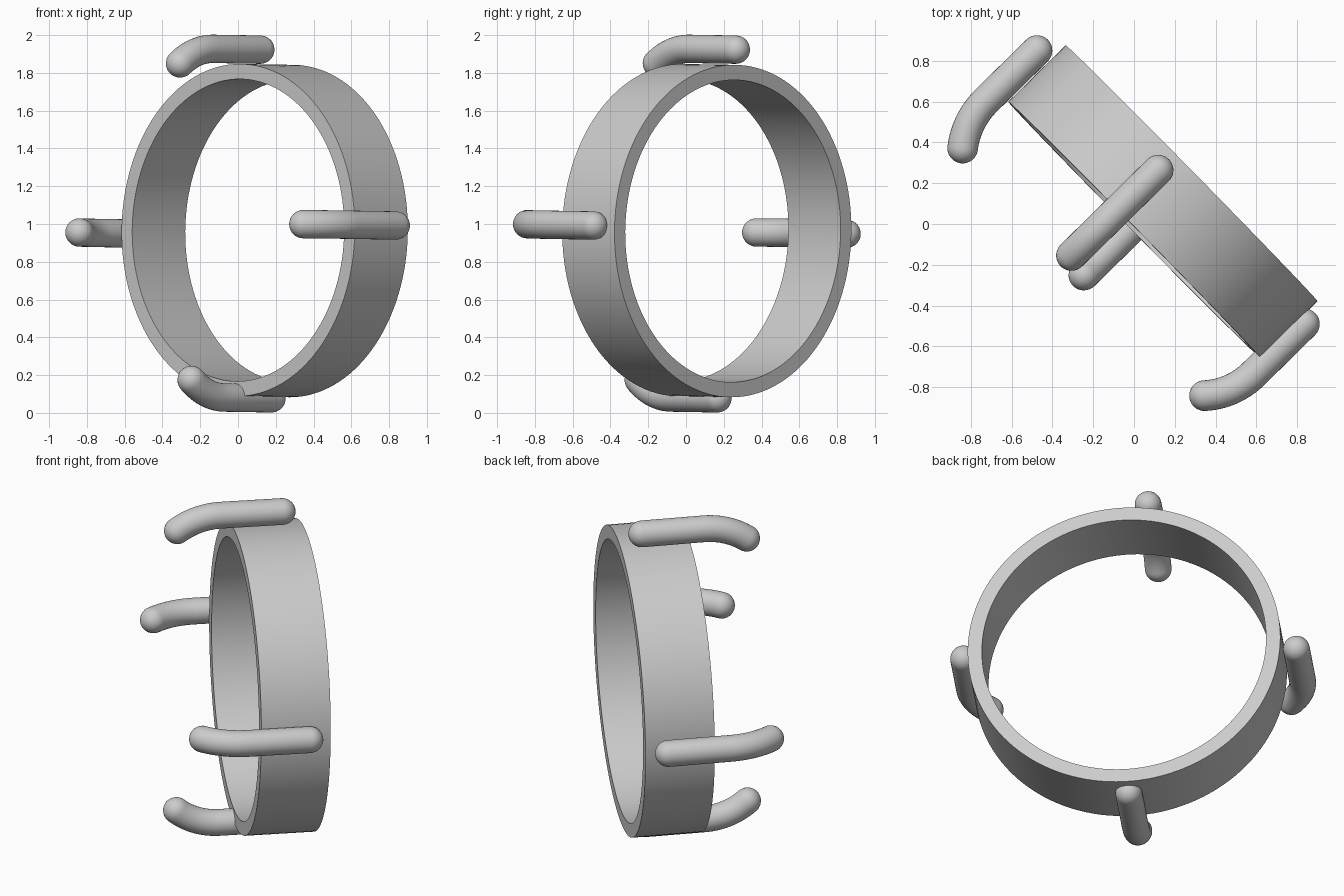
import bpy, bmesh, math
from mathutils import Vector

if "Cube" in bpy.data.objects:
    bpy.data.objects.remove(bpy.data.objects["Cube"])

S = math.sqrt(0.5)


def world(u, v, z):
    """Model axes: u across the ring, v along its axis, z up."""
    return Vector((S * (u + v), S * (v - u), z))


AXIS = (world(0.008, 1, -0.012)).normalized()
TUBE = 0.075


def finish(name, bm):
    bmesh.ops.recalc_face_normals(bm, faces=bm.faces)
    mesh = bpy.data.meshes.new(name)
    bm.to_mesh(mesh)
    bm.free()
    obj = bpy.data.objects.new(name, mesh)
    bpy.context.collection.objects.link(obj)
    bpy.ops.object.select_all(action='DESELECT')
    obj.select_set(True)
    bpy.context.view_layer.objects.active = obj
    bpy.ops.object.shade_smooth_by_angle(angle=math.radians(35))
    return obj


def bridge(bm, a, b):
    n = len(a)
    for i in range(n):
        bm.faces.new((a[i], a[(i + 1) % n], b[(i + 1) % n], b[i]))


def circle(bm, center, d1, d2, r, n):
    return [bm.verts.new(center + r * (math.cos(t) * d1 + math.sin(t) * d2))
            for t in (2 * math.pi * i / n for i in range(n))]


# Flat band: rectangular profile swept around the tilted axis
bm = bmesh.new()
side = AXIS.cross(Vector((0, 0, 1))).normalized()
up = side.cross(AXIS)
mid = world(0.022, 0.178, 0.965)
loops = [circle(bm, mid + AXIS * h, side, up, r, 128)
         for r, h in ((0.88, -0.197), (0.88, 0.197), (0.80, 0.197), (0.80, -0.197))]
for k in range(4):
    bridge(bm, loops[k], loops[(k + 1) % 4])
finish("ring_band", bm)


def hook(name, back, inward, drop):
    """Round-ended rod running forward from back, then bending inward."""
    bm = bmesh.new()
    inward = (inward - AXIS * inward.dot(AXIS)).normalized()
    other = AXIS.cross(inward)
    straight, run = 0.35, 0.245
    sweep = 2 * math.atan(drop / run)
    rad = run / math.sin(sweep)
    # path stations: centre, direction, radius
    stations = []
    for i in range(1, 9):
        a = math.pi / 2 * i / 8
        stations.append((back + AXIS * TUBE * math.cos(a), -AXIS, TUBE * math.sin(a)))
    start = back - AXIS * straight
    for i in range(17):
        a = sweep * i / 16
        p = start - AXIS * rad * math.sin(a) + inward * rad * (1 - math.cos(a))
        d = -AXIS * math.cos(a) + inward * math.sin(a)
        stations.append((p, d, TUBE))
    for i in range(1, 8):
        a = math.pi / 2 * i / 8
        stations.append((p + d * TUBE * math.sin(a), d, TUBE * math.cos(a)))
    rings = [circle(bm, c, other, other.cross(t), r, 32) for c, t, r in stations]
    for a, b in zip(rings, rings[1:]):
        bridge(bm, a, b)
    for tip, ring in ((back + AXIS * TUBE, rings[0]), (p + d * TUBE, rings[-1])):
        v = bm.verts.new(tip)
        for i in range(32):
            bm.faces.new((ring[i], ring[(i + 1) % 32], v))
    finish(name, bm)


# Four hooks around the band
hook("top_hook", world(-0.103, 0.27, 1.923), world(0, 0, -1), 0.08)
hook("bottom_hook", world(0.008, 0.243, 0.077), world(0, 0, 1), 0.09)
hook("left_hook", world(-0.937, 0.265, 0.948), world(1, 0, 0), 0.085)
hook("right_hook", world(0.937, 0.244, 0.992), world(-1, 0, 0), 0.093)
